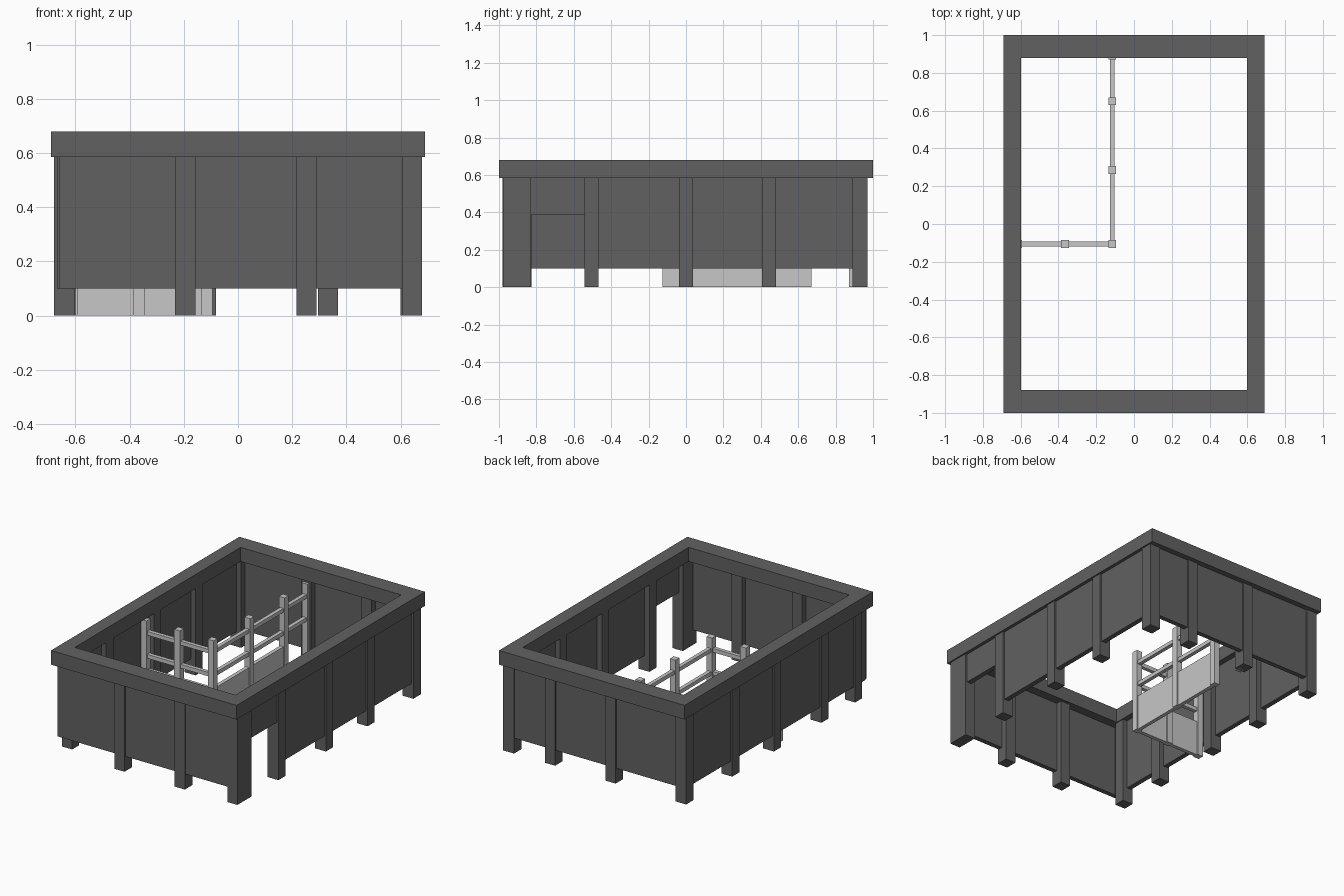
import bpy
import bmesh

old = bpy.data.objects.get("Cube")
if old:
    bpy.data.objects.remove(old, do_unlink=True)


def material(name, value):
    mat = bpy.data.materials.new(name)
    mat.use_nodes = True
    colour = (value, value, value, 1)
    mat.diffuse_color = colour
    mat.node_tree.nodes["Principled BSDF"].inputs["Base Color"].default_value = colour
    return mat


dark = material("dark grey", 0.12)
light = material("light grey", 0.57)


def finish(name, bm, mat):
    bmesh.ops.recalc_face_normals(bm, faces=bm.faces)
    mesh = bpy.data.meshes.new(name)
    bm.to_mesh(mesh)
    bm.free()
    mesh.materials.append(mat)
    obj = bpy.data.objects.new(name, mesh)
    bpy.context.collection.objects.link(obj)


def box(name, xs, ys, zs, mat):
    bm = bmesh.new()
    bmesh.ops.create_cube(bm, size=1)
    for v in bm.verts:
        for axis, (lo, hi) in enumerate((xs, ys, zs)):
            v.co[axis] = hi if v.co[axis] > 0 else lo
    finish(name, bm, mat)


def around(centre, width):
    return centre - width / 2, centre + width / 2


# Mitred rim: one rectangular section carried round four corners
WALL_BOTTOM, WALL_TOP, RIM_TOP = 0.1, 0.585, 0.68
bm = bmesh.new()
section = [(0.69, 1, WALL_TOP), (0.69, 1, RIM_TOP),
           (0.597, 0.88, RIM_TOP), (0.597, 0.88, WALL_TOP)]
rings = [[bm.verts.new((sx * x, sy * y, z)) for x, y, z in section]
         for sx, sy in ((1, 1), (-1, 1), (-1, -1), (1, -1))]
for i in range(4):
    a, b = rings[i], rings[(i + 1) % 4]
    for j in range(4):
        k = (j + 1) % 4
        bm.faces.new((a[j], a[k], b[k], b[j]))
finish("rim", bm, dark)

# Walls, with a doorway near the front of the left side
wall_z = (WALL_BOTTOM, WALL_TOP)
box("front_wall", (-0.66, 0.62), (-0.972, -0.94), wall_z, dark)
box("back_wall", (-0.65, 0.65), (0.93, 0.962), wall_z, dark)
box("right_wall", (-0.668, -0.635), (-0.95, 0.95), wall_z, dark)
box("left_wall", (0.635, 0.668), (-0.54, 0.95), wall_z, dark)
box("door_lintel", (0.635, 0.668), (-0.84, -0.54), (0.385, WALL_TOP), dark)

# Posts along the walls
post_z = (0, WALL_TOP)
for side, sx in (("left", 1), ("right", -1)):
    for y in (-0.505, 0, 0.443):
        box(side + "_post", around(sx * 0.64, 0.08), around(y, 0.075), post_z, dark)
    box(side + "_back_corner_post", around(sx * 0.64, 0.08), (0.89, 0.97), post_z, dark)
box("left_front_corner_post", (0.605, 0.68), (-0.978, -0.83), post_z, dark)
box("right_front_corner_post", (-0.68, -0.603), (-0.9, -0.825), post_z, dark)
for x in (-0.195, 0.253):
    box("front_post", around(x, 0.075), (-0.98, -0.9), post_z, dark)
for x in (-0.118, 0.332):
    box("back_post", around(x, 0.075), (0.89, 0.97), post_z, dark)

# Inner fence: posts, two rails and a low board on each run
FX, FY = -0.115, -0.105
for x, y in ((-0.613, FY), (-0.365, FY), (FX, FY), (FX, 0.285), (FX, 0.65), (FX, 0.893)):
    box("fence_post", around(x, 0.042), around(y, 0.042), (0, 0.57), light)
for z in (0.33, 0.485):
    box("fence_cross_rail", (-0.61, FX), around(FY, 0.026), around(z, 0.026), light)
    box("fence_long_rail", around(FX, 0.026), (FY, 0.89), around(z, 0.026), light)
box("fence_cross_board", (-0.61, FX), around(FY, 0.026), (0, 0.24), light)
box("fence_long_board", around(FX, 0.026), (FY, 0.65), (0, 0.24), light)
